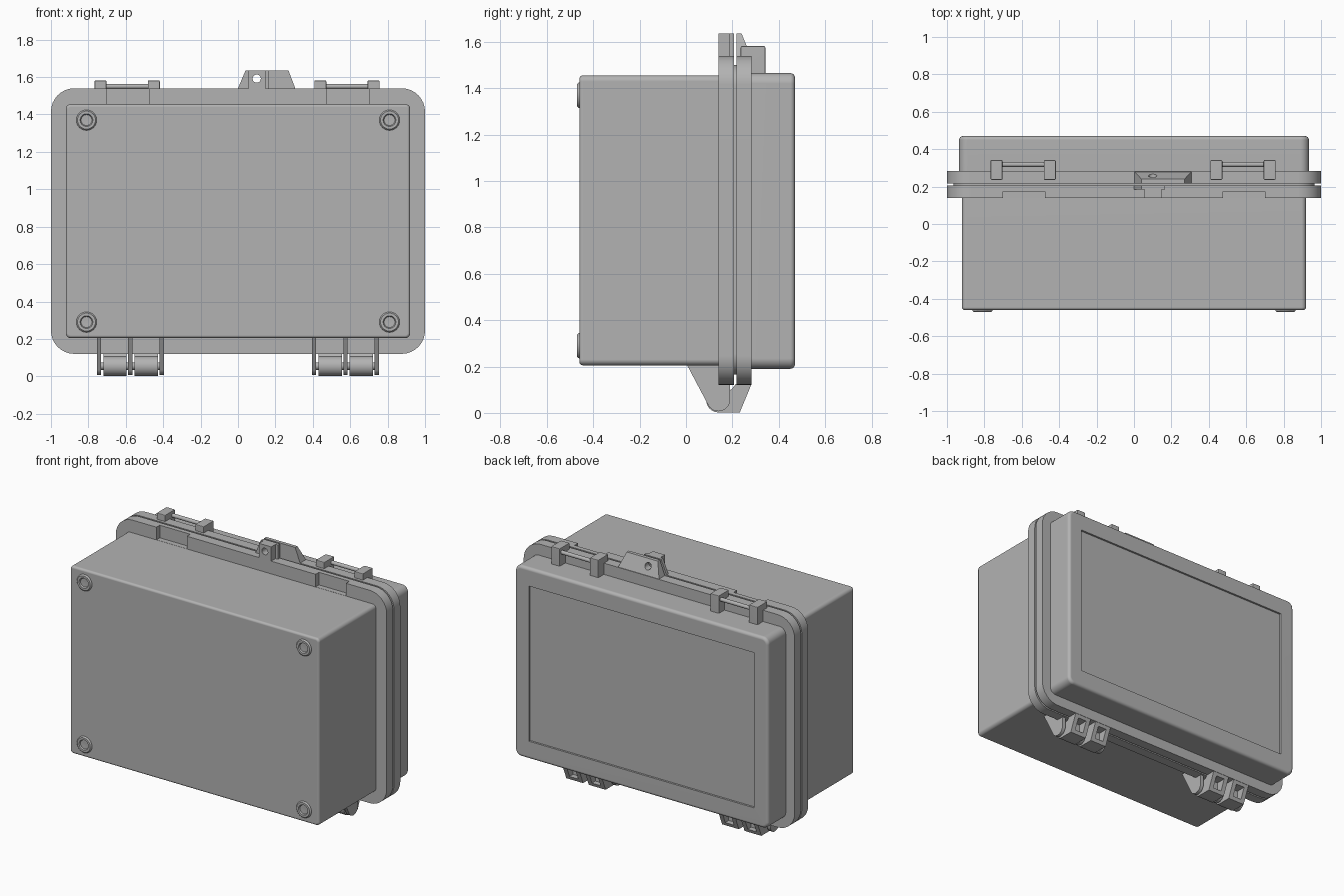
import bpy, bmesh
from math import sin, cos, pi, radians

cube = bpy.data.objects.get("Cube")
if cube:
    bpy.data.objects.remove(cube, do_unlink=True)

grey = bpy.data.materials.new("case grey")
grey.use_nodes = True
grey.diffuse_color = (0.45, 0.45, 0.45, 1)
grey.node_tree.nodes["Principled BSDF"].inputs["Base Color"].default_value = (0.45, 0.45, 0.45, 1)
parts = []


def finish(name, bm):
    bmesh.ops.recalc_face_normals(bm, faces=bm.faces)
    mesh = bpy.data.meshes.new(name)
    bm.to_mesh(mesh)
    bm.free()
    mesh.materials.append(grey)
    obj = bpy.data.objects.new(name, mesh)
    bpy.context.collection.objects.link(obj)
    parts.append(obj)
    return obj


def prism(name, pts, a, b, axis="y"):
    """Extrude an outline: (x, z) along y, or (y, z) along x."""
    bm = bmesh.new()
    place = (lambda p, t: (p[0], t, p[1])) if axis == "y" else (lambda p, t: (t, p[0], p[1]))
    rings = [[bm.verts.new(place(p, t)) for p in pts] for t in (a, b)]
    bm.faces.new(rings[0])
    bm.faces.new(rings[1][::-1])
    for i in range(len(pts)):
        j = (i + 1) % len(pts)
        bm.faces.new((rings[0][i], rings[0][j], rings[1][j], rings[1][i]))
    return finish(name, bm)


def arc(cx, cy, r, start, end, n=8):
    return [(cx + r * cos(radians(start + (end - start) * i / n)),
             cy + r * sin(radians(start + (end - start) * i / n))) for i in range(n + 1)]


def round_rect(w, z0, z1, r):
    return (arc(w - r, z1 - r, r, 0, 90) + arc(r - w, z1 - r, r, 90, 180)
            + arc(r - w, z0 + r, r, 180, 270) + arc(w - r, z0 + r, r, 270, 360))


def box(name, x0, x1, y0, y1, z0, z1):
    return prism(name, [(x0, z0), (x1, z0), (x1, z1), (x0, z1)], y0, y1)


def apply(obj):
    graph = bpy.context.evaluated_depsgraph_get()
    mesh = bpy.data.meshes.new_from_object(obj.evaluated_get(graph))
    obj.modifiers.clear()
    obj.data = mesh


def bevel(obj, width, segments=4):
    mod = obj.modifiers.new("bevel", "BEVEL")
    mod.width, mod.segments = width, segments
    mod.limit_method, mod.angle_limit = "ANGLE", radians(40)
    apply(obj)


def cut(obj, cutter):
    mod = obj.modifiers.new("cut", "BOOLEAN")
    mod.operation, mod.object, mod.solver = "DIFFERENCE", cutter, "EXACT"
    apply(obj)
    parts.remove(cutter)
    bpy.data.objects.remove(cutter, do_unlink=True)


# Deep base and shallow lid
base = prism("base_shell", round_rect(0.92, 0.205, 1.455, 0.025), -0.46, 0.18)
bevel(base, 0.015)
lid = prism("lid_shell", round_rect(0.935, 0.19, 1.465, 0.045), 0.25, 0.47)
bevel(lid, 0.02)
cut(lid, box("panel_cutter", -0.83, 0.83, 0.457, 0.6, 0.31, 1.345))

# Rims with the seal between them
base_rim = prism("base_rim", round_rect(1.0, 0.12, 1.54, 0.125), 0.14, 0.206)
prism("lid_rim", round_rect(1.0, 0.12, 1.54, 0.125), 0.217, 0.283)
prism("seal", round_rect(0.965, 0.165, 1.5, 0.09), 0.19, 0.23)

# Latch clearance in the base rim, latch lugs and pins on the lid
for side, (inner, outer) in {"left": (0.475, 0.7), "right": (-0.7, -0.475)}.items():
    cut(base_rim, box("notch_cutter", inner, outer, 0.1, 0.175, 1.456, 1.6))
    for n, x in enumerate((inner - 0.067, outer - 0.007)):
        lug = box(f"{side}_latch_lug_{n + 1}", x, x + 0.064, 0.236, 0.342, 1.45, 1.582)
        bevel(lug, 0.006, 2)
    prism(f"{side}_latch_pin", arc(0.318, 1.55, 0.013, 0, 337.5, 15), inner - 0.03, outer + 0.03, "x")

# Padlock hasp: plate and boss on the base, tapered tab on the lid
hole = lambda: prism("hole_cutter", arc(0.1, 1.592, 0.022, 0, 345, 23), 0.1, 0.35)
plate = prism("base_hasp_plate", [(0, 1.52), (0, 1.54), (0.04, 1.635), (0.165, 1.635), (0.165, 1.52)], 0.185, 0.206)
boss = box("base_hasp_boss", 0.057, 0.147, 0.14, 0.19, 1.52, 1.635)
bm = bmesh.new()
low = [bm.verts.new(p) for p in ((0, 0.217, 1.53), (0.31, 0.217, 1.53), (0.31, 0.283, 1.53), (0, 0.283, 1.53))]
top = [bm.verts.new(p) for p in ((0.04, 0.217, 1.635), (0.27, 0.217, 1.635), (0.27, 0.24, 1.635), (0.04, 0.24, 1.635))]
bm.faces.new(low)
bm.faces.new(top)
for i in range(4):
    j = (i + 1) % 4
    bm.faces.new((low[i], low[j], top[j], top[i]))
tab = finish("lid_hasp_tab", bm)
for piece in (plate, boss, tab):
    cut(piece, hole())

# Hinges: base gussets, lid knuckles with a pocket each, and a pin
gusset = [(0.0, 0.215)] + arc(0.14, 0.057, 0.05, 208, 360, 12) + [(0.19, 0.215)]
knuckle = ([(0.283, 0.125)] + [(0.215, 0.125), (0.195, 0.1)]
           + arc(0.14, 0.055, 0.053, 55, 270, 14) + [(0.232, 0.002)])
for side, start in (("left", 0.395), ("right", -0.755)):
    for n, dx in enumerate((0.0, 0.168, 0.336)):
        prism(f"{side}_hinge_gusset_{n + 1}", gusset, start + dx, start + dx + 0.023, "x")
    for n, dx in enumerate((0.036, 0.202)):
        x = start + dx
        obj = prism(f"{side}_hinge_knuckle_{n + 1}", knuckle, x, x + 0.124, "x")
        cut(obj, box("pocket_cutter", x + 0.03, x + 0.094, 0.205, 0.3, 0.025, 0.1))
    prism(f"{side}_hinge_pin", arc(0.14, 0.055, 0.02, 0, 337.5, 15), start + 0.005, start + 0.354, "x")

# Round corner feet with a recessed screw
foot_profile = [(0.055, 0.0), (0.054, 0.005), (0.048, 0.011), (0.034, 0.011), (0.029, 0.003),
                (0.012, 0.003), (0.008, 0.001)]
for i, (x, z) in enumerate(((0.81, 1.37), (-0.81, 1.37), (0.81, 0.29), (-0.81, 0.29))):
    bm = bmesh.new()
    rings = [[bm.verts.new((x + r * cos(k * pi / 16), -0.459 - h, z + r * sin(k * pi / 16)))
              for k in range(32)] for r, h in foot_profile]
    for a, b in zip(rings, rings[1:]):
        for k in range(32):
            j = (k + 1) % 32
            bm.faces.new((a[k], a[j], b[j], b[k]))
    bm.faces.new(rings[-1])
    bm.faces.new(rings[0])
    finish(f"corner_foot_{i + 1}", bm)

# Smooth rounded edges, crisp flat faces
bpy.ops.object.select_all(action="DESELECT")
for obj in parts:
    obj.select_set(True)
bpy.context.view_layer.objects.active = base
bpy.ops.object.shade_smooth_by_angle(angle=radians(30))
for obj in parts:
    obj.modifiers.new("flat_normals", "WEIGHTED_NORMAL").keep_sharp = True
